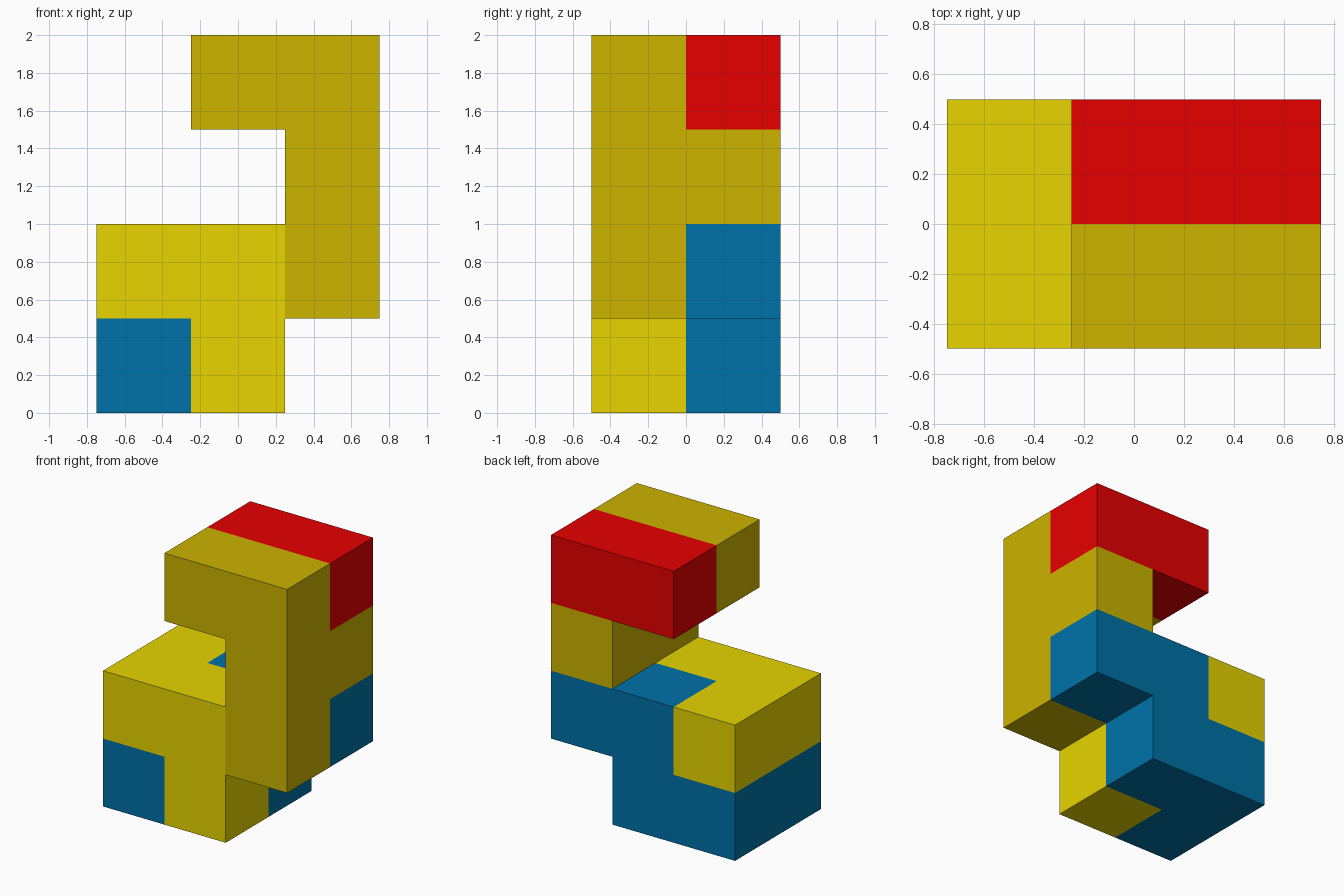
import bpy
import bmesh
from mathutils import Vector

if "Cube" in bpy.data.objects:
    bpy.data.objects.remove(bpy.data.objects["Cube"])

UNIT = 0.5  # edge of one cube cell
ORIGIN = Vector((-0.75, -0.5, 0.0))


def material(name, rgb):
    mat = bpy.data.materials.new(name)
    mat.diffuse_color = (*rgb, 1.0)
    mat.use_nodes = True
    mat.node_tree.nodes["Principled BSDF"].inputs["Base Color"].default_value = mat.diffuse_color
    return mat


def cube_piece(name, cells, mat):
    """Closed solid made of joined cube cells (column, row, level)."""
    bm = bmesh.new()
    for cell in cells:
        for axis in range(3):
            for side in (0, 1):
                neighbour = list(cell)
                neighbour[axis] += 1 if side else -1
                if tuple(neighbour) in cells:
                    continue  # no face between cells of the same piece
                u, v = (axis + 1) % 3, (axis + 2) % 3
                corners = []
                for du, dv in ((0, 0), (1, 0), (1, 1), (0, 1)):
                    p = Vector(cell)
                    p[axis] += side
                    p[u] += du
                    p[v] += dv
                    corners.append(bm.verts.new(ORIGIN + p * UNIT))
                bm.faces.new(corners if side else corners[::-1])
    bmesh.ops.remove_doubles(bm, verts=bm.verts[:], dist=0.001)
    # merge coplanar squares into clean flat faces
    bmesh.ops.dissolve_limit(bm, angle_limit=0.01, verts=bm.verts[:], edges=bm.edges[:])
    mesh = bpy.data.meshes.new(name)
    bm.to_mesh(mesh)
    bm.free()
    mesh.materials.append(mat)
    obj = bpy.data.objects.new(name, mesh)
    bpy.context.collection.objects.link(obj)
    return obj


# blue stepped base, running along the back
cube_piece("blue_base_piece",
           {(0, 0, 0), (0, 1, 0), (1, 1, 0), (1, 1, 1), (2, 1, 1)},
           material("blue", (0.0, 0.168, 0.393)))

# yellow piece hooked over the base
cube_piece("yellow_corner_piece",
           {(1, 0, 0), (1, 0, 1), (0, 0, 1), (0, 1, 1)},
           material("yellow", (0.8, 0.66, 0.0)))

# gold upright with top arm and rear stub
cube_piece("gold_upright_piece",
           {(2, 0, 1), (2, 0, 2), (2, 0, 3), (1, 0, 3), (2, 1, 2)},
           material("gold", (0.61, 0.453, 0.0)))

# red bar at the top rear
cube_piece("red_top_bar",
           {(1, 1, 3), (2, 1, 3)},
           material("red", (0.8, 0.0, 0.0)))
